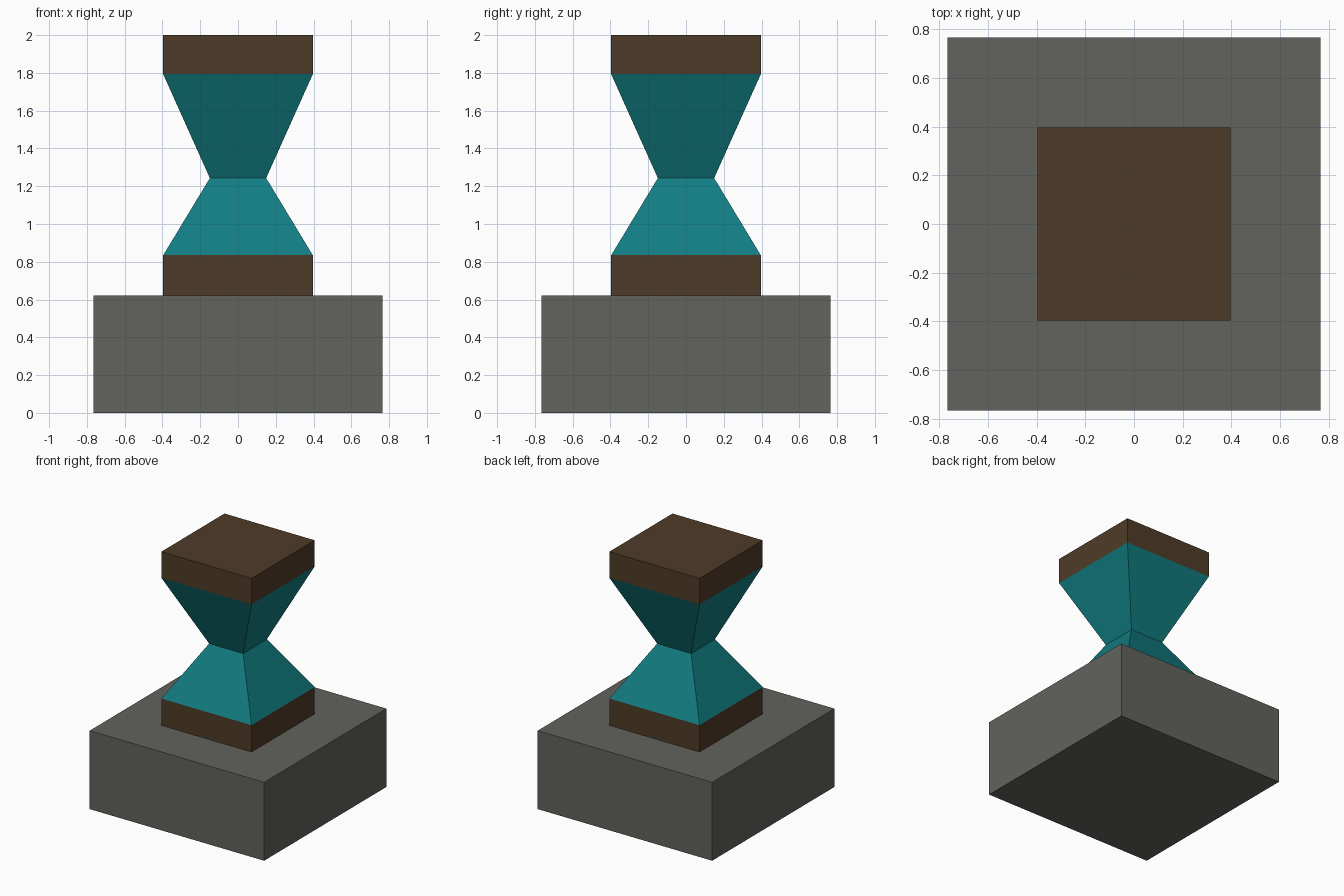
import bpy, bmesh

if "Cube" in bpy.data.objects:
    bpy.data.objects.remove(bpy.data.objects["Cube"])


def material(name, rgb):
    m = bpy.data.materials.new(name)
    m.diffuse_color = (*rgb, 1.0)
    m.use_nodes = True
    m.node_tree.nodes["Principled BSDF"].inputs["Base Color"].default_value = m.diffuse_color
    return m


STONE = material("grey stone", (0.122, 0.122, 0.109))
WOOD = material("dark brown wood", (0.078, 0.044, 0.021))
TEAL = material("teal glass", (0.0056, 0.205, 0.223))


def square_stack(name, rings, mat):
    """Square solid lofted through (half width, height) rings, bottom to top."""
    bm = bmesh.new()
    loops = [[bm.verts.new((sx * r, sy * r, z))
              for sx, sy in ((-1, -1), (1, -1), (1, 1), (-1, 1))]
             for r, z in rings]
    for low, high in zip(loops, loops[1:]):
        for i in range(4):
            j = (i + 1) % 4
            bm.faces.new((low[i], low[j], high[j], high[i]))
    bm.faces.new(loops[0][::-1])
    bm.faces.new(loops[-1])
    me = bpy.data.meshes.new(name)
    bm.to_mesh(me)
    bm.free()
    me.materials.append(mat)
    ob = bpy.data.objects.new(name, me)
    bpy.context.collection.objects.link(ob)
    return ob


# Pedestal block
square_stack("pedestal", [(0.766, 0.0), (0.766, 0.622)], STONE)

# Wooden end caps
square_stack("lower_cap", [(0.396, 0.622), (0.396, 0.835)], WOOD)
square_stack("upper_cap", [(0.396, 1.793), (0.396, 2.0)], WOOD)

# Pinched hourglass body
square_stack("hourglass_body",
             [(0.396, 0.835), (0.149, 1.243), (0.396, 1.793)], TEAL)
